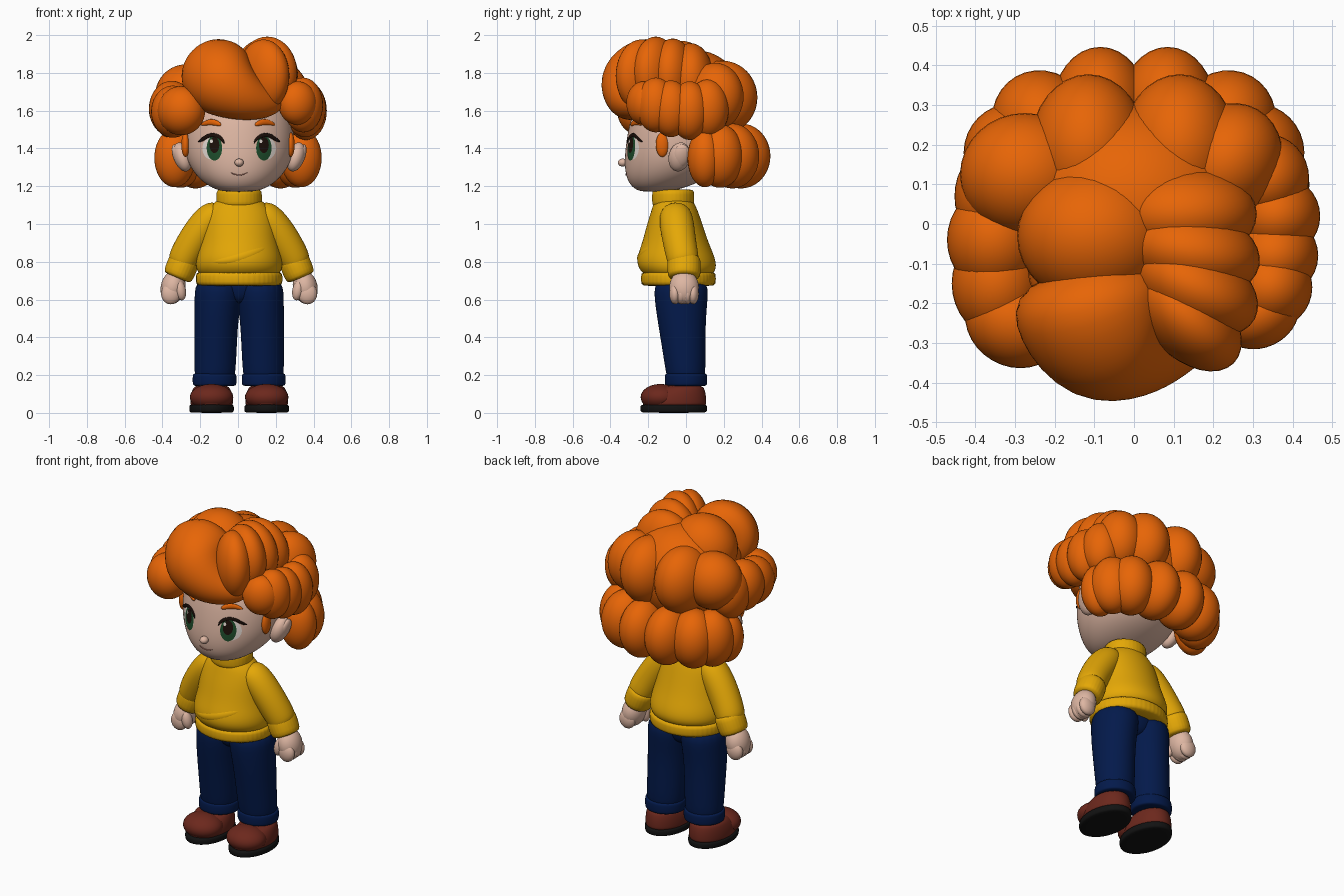
import bpy, bmesh, math
from math import sin, cos, pi, radians
from mathutils import Vector, Matrix
from mathutils.bvhtree import BVHTree

cube = bpy.data.objects.get("Cube")
if cube:
    bpy.data.objects.remove(cube)


def material(name, r, g, b):
    m = bpy.data.materials.new(name)
    m.use_nodes = True
    m.diffuse_color = (r, g, b, 1)
    bsdf = m.node_tree.nodes["Principled BSDF"]
    bsdf.inputs["Base Color"].default_value = (r, g, b, 1)
    bsdf.inputs["Roughness"].default_value = 0.7
    return m


HAIR = material("orange hair", 0.8, 0.13, 0.002)
SKIN = material("skin", 0.73, 0.47, 0.365)
KNIT = material("mustard knit", 0.78, 0.39, 0.002)
DENIM = material("navy denim", 0.001, 0.010, 0.07)
LEATHER = material("brown leather", 0.15, 0.021, 0.012)
RUBBER = material("black rubber", 0.006, 0.006, 0.006)
GREEN = material("green iris", 0.013, 0.075, 0.025)
DARK = material("dark lash", 0.012, 0.005, 0.003)
WHITE = material("eye white", 0.8, 0.72, 0.67)
PINK = material("mouth pink", 0.48, 0.2, 0.15)


def finish(name, bm, mat, subdiv=0, recalc=True):
    if recalc:
        bmesh.ops.recalc_face_normals(bm, faces=bm.faces)
    for f in bm.faces:
        f.smooth = True
    me = bpy.data.meshes.new(name)
    bm.to_mesh(me)
    bm.free()
    me.materials.append(mat)
    ob = bpy.data.objects.new(name, me)
    bpy.context.collection.objects.link(ob)
    # The body stands slightly to the left of the hair's centre
    ob.location.x = 0 if mat is HAIR else .006
    if subdiv:
        mod = ob.modifiers.new("smooth", "SUBSURF")
        mod.levels = mod.render_levels = subdiv
    return ob


def ball(name, centre, size, mat, turn=(0, 0, 0)):
    """Stretched sphere; turn is in degrees."""
    bm = bmesh.new()
    bmesh.ops.create_uvsphere(bm, u_segments=32, v_segments=20, radius=1)
    rot = Matrix.Identity(4)
    for angle, axis in zip(turn, "XYZ"):
        rot = Matrix.Rotation(radians(angle), 4, axis) @ rot
    bm.transform(Matrix.Translation(centre) @ rot @ Matrix.Diagonal((*size, 1)))
    return finish(name, bm, mat)


def loft(name, rings, mat, upright=True, sides=20, rib=0, subdiv=2):
    """Skin over rings of (x, y, z, width radius, depth radius)."""
    bm = bmesh.new()
    rows = []
    mids = [Vector(r[:3]) for r in rings]
    for k, (x, y, z, a, b) in enumerate(rings):
        u, v = Vector((1, 0, 0)), Vector((0, 1, 0))
        if not upright:
            t = mids[min(k + 1, len(mids) - 1)] - mids[max(k - 1, 0)]
            u = t.cross(v).normalized()
            v = u.cross(t).normalized()
        row = []
        for i in range(sides):
            w, grow = 2 * pi * i / sides, 1 + rib * (i % 2)
            row.append(bm.verts.new(mids[k] + (u * a * cos(w) + v * b * sin(w)) * grow))
        rows.append(row)
    for low, high in zip(rows, rows[1:]):
        for i in range(sides):
            j = (i + 1) % sides
            bm.faces.new((low[i], low[j], high[j], high[i]))
    bm.faces.new(rows[0])
    bm.faces.new(rows[-1])
    return finish(name, bm, mat, subdiv)


def band(name, x, y, z0, z1, a, b, mat, **kw):
    """Upright rolled band with rounded edges."""
    e = (z1 - z0) * 0.12
    spec = [(z0, .93), (z0 + e, 1), ((z0 + z1) / 2, 1.01), (z1 - e, 1), (z1, .93)]
    return loft(name, [(x, y, z, a * f, b * f) for z, f in spec], mat, **kw)


# Head
head = loft("head", [(0, y, z, a, b) for z, a, y, b in [
    (1.17, .07, -.17, .06), (1.185, .14, -.15, .13), (1.24, .22, -.10, .22),
    (1.32, .275, -.06, .27), (1.40, .295, -.05, .275), (1.5, .295, -.045, .265),
    (1.6, .275, -.04, .245), (1.7, .2, -.03, .18), (1.76, .08, -.03, .08)]], SKIN)
ball("nose", (0, -.335, 1.325), (.024, .026, .021), SKIN)
bpy.context.view_layer.update()
surface = BVHTree.FromObject(head, bpy.context.evaluated_depsgraph_get())


def on_face(x, z, lift):
    hit = surface.ray_cast(Vector((x, -1, z)), Vector((0, 1, 0)))[0]
    return Vector((x, hit.y - lift, z))


def disc(name, x, z, a, b, lift, mat):
    """Thin oval that follows the face."""
    bm = bmesh.new()
    hub, sides = bm.verts.new(on_face(x, z, lift)), 28
    rows = [[bm.verts.new(on_face(x + a * r * cos(2 * pi * i / sides),
                                  z + b * r * sin(2 * pi * i / sides), lift))
             for i in range(sides)] for r in (.33, .67, 1)]
    for i in range(sides):
        j = (i + 1) % sides
        bm.faces.new((hub, rows[0][i], rows[0][j]))
        for p, q in zip(rows, rows[1:]):
            bm.faces.new((p[i], q[i], q[j], p[j]))
    return finish(name, bm, mat, recalc=False)


def stroke(name, points, mat, lift=.004, depth=.004):
    """Rounded line on the face through (x, z, radius)."""
    rings = [(*on_face(x, z, lift), r, depth) for x, z, r in points]
    return loft(name, rings, mat, upright=False, sides=8)


# Mirrored face parts
for s, side in ((1, "left"), (-1, "right")):
    ex = s * .131
    disc(side + "_eye_white", s * .142, 1.40, .053, .06, .002, WHITE)
    disc(side + "_iris", ex, 1.402, .041, .066, .004, GREEN)
    disc(side + "_pupil", ex, 1.418, .026, .042, .006, DARK)
    disc(side + "_eye_glint", ex - .016, 1.438, .008, .010, .008, WHITE)
    stroke(side + "_lash", [(s * x, z, r) for x, z, r in [
        (.078, 1.425, .004), (.093, 1.455, .010), (.13, 1.475, .012),
        (.168, 1.468, .012), (.198, 1.445, .011), (.218, 1.435, .004)]], DARK, .007)
    stroke(side + "_eyebrow", [(s * x, z, r) for x, z, r in [
        (.088, 1.522, .008), (.115, 1.537, .018), (.155, 1.542, .019),
        (.198, 1.524, .007)]], HAIR, .004, .01)
    ball(side + "_ear", (s * .3, -.035, 1.355), (.046, .057, .08), SKIN, (-12, s * 18, 0))
    ball(side + "_ear_rim", (s * .326, -.025, 1.36), (.025, .045, .065), SKIN, (-12, s * 18, 0))
    ball(side + "_sideburn", (s * .278, -.125, 1.42), (.022, .035, .065), HAIR)
stroke("mouth", [(-.045, 1.272, .002), (-.025, 1.262, .003), (0, 1.258, .003),
                 (.025, 1.262, .003), (.045, 1.272, .002)], PINK, .001)

# Hair: core, lower curls, upper back curls, side curls, crown
ball("hair_core", (0, .05, 1.64), (.29, .26, .28), HAIR)
ball("hair_front_core", (0, -.1, 1.72), (.27, .22, .15), HAIR)
for s, side in ((1, "left"), (-1, "right")):
    ball(side + "_nape_curl", (s * .085, .29, 1.36), (.122, .157, .172), HAIR)
    ball(side + "_low_back_curl", (s * .225, .245, 1.36), (.13, .147, .172), HAIR, (0, 0, -s * 30))
    ball(side + "_low_middle_curl", (s * .305, .18, 1.36), (.125, .125, .168), HAIR)
    ball(side + "_low_side_curl", (s * .335, .10, 1.35), (.108, .092, .155), HAIR)
    ball(side + "_upper_back_curl", (s * .115, .19, 1.67), (.148, .188, .195), HAIR)
for k, (x, y, z, a, b, c, spin) in enumerate([
        (.235, .155, 1.675, .135, .155, .178, -30), (.335, .115, 1.61, .107, .112, .155, 0),
        (.36, .02, 1.60, .11, .105, .155, 0), (.355, -.08, 1.61, .11, .105, .15, 0),
        (.345, -.16, 1.63, .105, .105, .145, 0), (.315, -.225, 1.64, .105, .088, .115, 25),
        (-.275, .125, 1.68, .164, .155, .165, 0), (-.355, .07, 1.60, .098, .125, .145, 0),
        (-.35, -.04, 1.61, .122, .135, .148, 0), (-.345, -.15, 1.595, .115, .135, .138, 0),
        (-.30, -.245, 1.60, .13, .115, .13, -30)]):
    ball(f"side_curl_{k + 1}", (x, y, z), (a, b, c), HAIR, (0, 0, spin))
for k, (x, y, z, a, b, spin) in enumerate([
        (.125, .025, 1.765, .185, .122, 0), (.145, -.07, 1.79, .175, .112, -12),
        (.155, -.16, 1.80, .17, .107, -28), (.135, -.235, 1.785, .165, .102, -45)]):
    ball(f"crown_curl_{k + 1}", (x, y, z), (a, b, .192), HAIR, (0, 0, spin))
ball("crown_puff", (-.1, -.03, 1.78), (.195, .175, .19), HAIR)
loft("front_swoop", [(x, y, z, r, r) for x, y, z, r in [
    (-.11, .06, 1.77, .08), (-.13, -.03, 1.80, .17), (-.13, -.13, 1.81, .2),
    (-.11, -.22, 1.79, .203), (-.07, -.29, 1.735, .19), (.02, -.3, 1.68, .143),
    (.1, -.285, 1.648, .105), (.18, -.255, 1.635, .07), (.24, -.225, 1.635, .02)]],
    HAIR, upright=False, sides=24)

# Sweater
loft("sweater_body", [(0, y, z, a, b) for z, a, y, b in [
    (.72, .195, -.04, .165), (.745, .224, -.042, .196), (.78, .234, -.048, .213),
    (.83, .229, -.054, .207), (.9, .209, -.056, .178), (1.0, .195, -.06, .148),
    (1.07, .178, -.06, .125), (1.12, .13, -.065, .105), (1.15, .07, -.065, .08)]], KNIT)
loft("belly_fold", [(x, y, z, a, b) for x, y, z, a, b in [
    (-.17, -.165, .80, .01, .02), (-.08, -.23, .80, .03, .03), (.03, -.241, .825, .035, .025),
    (.12, -.2, .865, .025, .02), (.17, -.14, .89, .01, .01)]], KNIT, upright=False, sides=12)
band("sweater_hem", 0, -.04, .67, .75, .226, .195, KNIT, sides=96, rib=.015, subdiv=1)
band("sweater_collar", 0, -.068, 1.09, 1.185, .119, .11, KNIT, sides=64, rib=.012, subdiv=1)

for s, side in ((1, "left"), (-1, "right")):
    # Arm and hand
    loft(side + "_sleeve", [(s * x, y, z, a, b) for x, y, z, a, b in [
        (.09, -.06, 1.08, .05, .06), (.135, -.055, 1.05, .085, .09), (.2, -.045, .97, .09, .092),
        (.258, -.03, .88, .087, .088), (.296, -.015, .81, .084, .086), (.31, -.01, .775, .07, .075)]],
        KNIT, upright=False)
    loft(side + "_sleeve_cuff", [(s * x, -.01, z, a, a * 1.08) for x, z, a in [
        (.282, .825, .068), (.288, .813, .08), (.305, .77, .082), (.324, .725, .079), (.329, .713, .068)]],
        KNIT, upright=False, sides=56, subdiv=1, rib=.015)
    ball(side + "_palm", (s * .35, -.01, .665), (.065, .078, .09), SKIN, (0, -s * 12, 0))
    for k in range(4):
        ball(f"{side}_finger_{k + 1}", (s * .362, -.058 + k * .032, .63), (.051, .03, .055), SKIN)
    ball(side + "_thumb", (s * .312, -.055, .65), (.03, .032, .055), SKIN, (0, s * 12, 0))

    # Trouser leg
    loft(side + "_trouser_leg", [(s * x, y, z, a, b) for x, y, z, a, b in [
        (.13, 0, .15, .1, .095), (.128, -.002, .22, .111, .107), (.125, -.012, .35, .114, .117),
        (.121, -.024, .5, .118, .13), (.111, -.026, .61, .127, .144), (.108, -.026, .72, .125, .145)]], DENIM)
    band(side + "_trouser_cuff", s * .13, 0, .14, .212, .117, .113, DENIM)

    # Shoe
    loft(side + "_shoe_upper", [(s * .146, y, z, a, b) for z, y, a, b in [
        (.03, -.06, .11, .165), (.05, -.062, .115, .172), (.09, -.055, .113, .163),
        (.125, -.035, .102, .135), (.15, -.015, .085, .10)]], LEATHER, sides=24)
    ball(side + "_shoe_toe_cap", (s * .146, -.135, .083), (.115, .105, .07), LEATHER)
    band(side + "_shoe_sole", s * .146, -.065, 0, .046, .118, .177, RUBBER, sides=32, subdiv=1)

# Seat of the trousers
loft("trouser_seat", [(0, -.026, z, a, b) for z, a, b in [
    (.575, .04, .06), (.6, .1, .1), (.65, .17, .115), (.72, .2, .12)]], DENIM)
